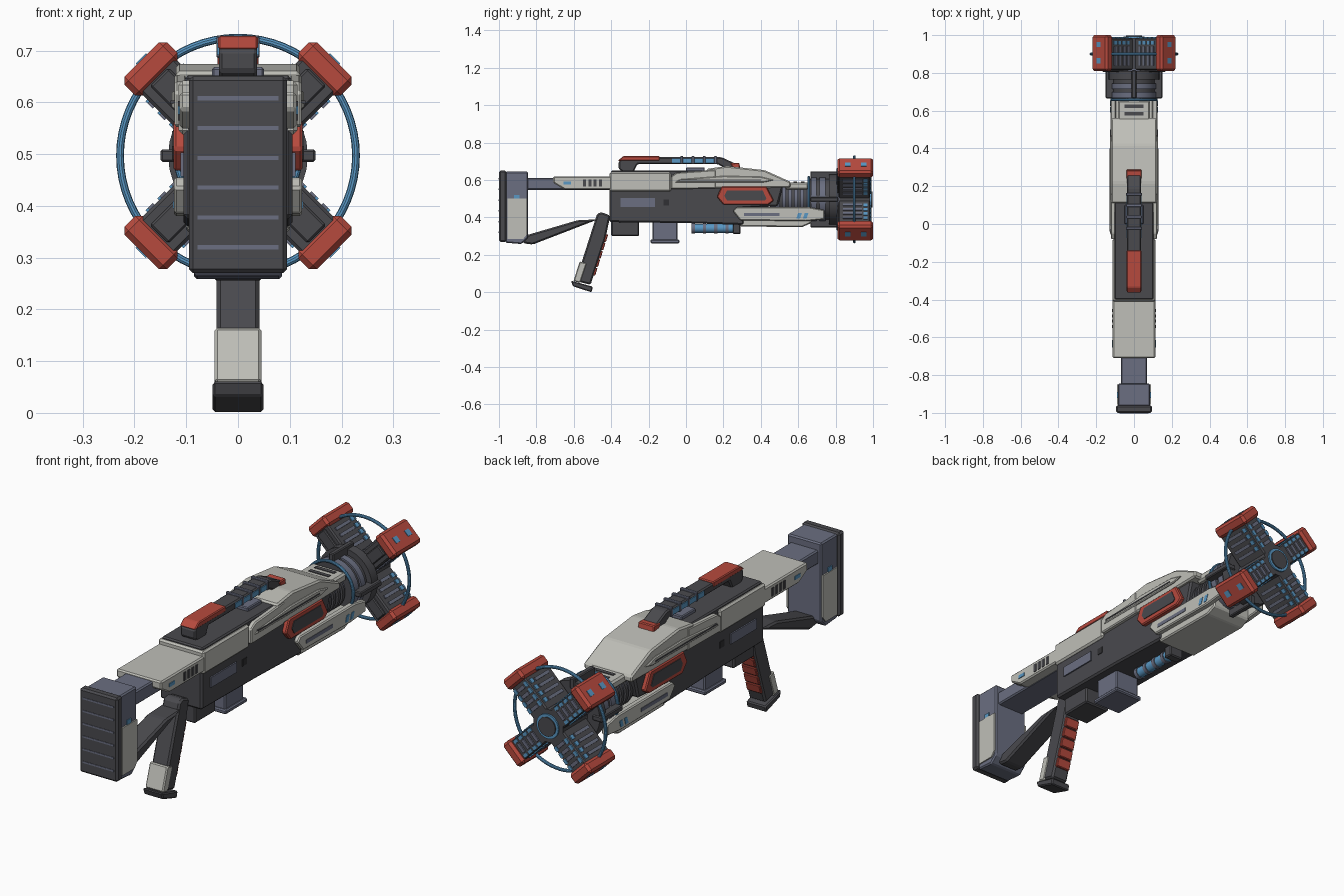
import bpy, bmesh, math
from mathutils import Matrix, Vector


def material(name, rgb):
    m = bpy.data.materials.new(name)
    m.diffuse_color = (*rgb, 1)
    return m


LIGHT = material("light_grey", (0.52, 0.52, 0.48))
DARK = material("dark_grey", (0.068, 0.068, 0.076))
SLATE = material("slate", (0.145, 0.158, 0.22))
RED = material("red", (0.47, 0.068, 0.048))
BLUE = material("blue", (0.10, 0.31, 0.55))
BLACK = material("near_black", (0.03, 0.03, 0.033))
HEAD = Matrix.Translation((0, 0, 0.497))


def finish(name, bm, mat, matrix=None, bevel=0.0, smooth=False):
    if bevel:
        bmesh.ops.bevel(bm, geom=bm.edges[:], offset=bevel, segments=1,
                        affect='EDGES', clamp_overlap=True)
    if matrix:
        bm.transform(matrix)
    bmesh.ops.recalc_face_normals(bm, faces=bm.faces[:])
    me = bpy.data.meshes.new(name)
    bm.to_mesh(me)
    bm.free()
    ob = bpy.data.objects.new(name, me)
    ob.data.materials.append(mat)
    bpy.context.collection.objects.link(ob)
    if smooth:
        for o in bpy.context.selected_objects:
            o.select_set(False)
        ob.select_set(True)
        bpy.context.view_layer.objects.active = ob
        bpy.ops.object.shade_smooth_by_angle()
    return ob


def prism(name, pts, x0, x1, mat, bevel=0.0):
    """Side profile (y, z) extruded from x0 to x1."""
    bm = bmesh.new()
    face = bm.faces.new([bm.verts.new((x0, y, z)) for y, z in pts])
    out = bmesh.ops.extrude_face_region(bm, geom=[face])
    moved = [v for v in out["geom"] if isinstance(v, bmesh.types.BMVert)]
    bmesh.ops.translate(bm, verts=moved, vec=(x1 - x0, 0, 0))
    return finish(name, bm, mat, None, bevel)


def wide(name, pts, half, mat, bevel=0.006):
    return prism(name, pts, -half, half, mat, bevel)


def sides(name, pts, x0, x1, mat, bevel=0.0):
    for s, tag in ((1, "right"), (-1, "left")):
        prism(f"{name}_{tag}", pts, s * x0, s * x1, mat, bevel)


def rect(y0, y1, z0, z1):
    return [(y0, z0), (y1, z0), (y1, z1), (y0, z1)]


def box(name, lo, hi, mat, bevel=0.0, matrix=None):
    bm = bmesh.new()
    lo, hi = Vector(lo), Vector(hi)
    size = hi - lo
    bmesh.ops.create_cube(bm, size=1, matrix=Matrix.Translation((lo + hi) / 2)
                          @ Matrix.Diagonal((*size, 1)))
    return finish(name, bm, mat, matrix, bevel)


def tube(name, y0, y1, r, mat, x=0, z=0.497, r2=None, n=32):
    """Cylinder along y."""
    bm = bmesh.new()
    bmesh.ops.create_cone(bm, cap_ends=True, segments=n, radius1=r,
                          radius2=r if r2 is None else r2, depth=y1 - y0)
    mtx = Matrix.Translation((x, (y0 + y1) / 2, z)) @ Matrix.Rotation(-math.pi / 2, 4, 'X')
    return finish(name, bm, mat, mtx, 0, True)


def ring(name, y, R, r, mat):
    bpy.ops.mesh.primitive_torus_add(location=(0, y, 0.497), rotation=(math.pi / 2, 0, 0),
                                     major_radius=R, minor_radius=r,
                                     major_segments=64, minor_segments=10)
    ob = bpy.context.object
    ob.name = name
    ob.data.materials.append(mat)
    bpy.ops.object.shade_smooth_by_angle()


# Stock: butt pad, plate, tube, cover and strut
box("butt_pad", (-0.095, -1.0, 0.27), (0.095, -0.96, 0.65), DARK, 0.008)
for i in range(6):
    z = 0.32 + i * 0.0576
    box("butt_pad_stripe", (-0.078, -1.002, z - 0.004), (0.078, -0.995, z + 0.004), SLATE)
wide("stock_plate", [(-0.965, 0.265), (-0.88, 0.258), (-0.845, 0.29), (-0.845, 0.645),
                     (-0.965, 0.645)], 0.085, SLATE)
sides("stock_side_panel", [(-0.955, 0.285), (-0.87, 0.285), (-0.85, 0.31), (-0.85, 0.50),
                           (-0.955, 0.50)], 0.08, 0.091, LIGHT)
sides("stock_light", rect(-0.92, -0.89, 0.50, 0.52), 0.08, 0.089, BLUE)
wide("stock_tube", rect(-0.85, -0.38, 0.548, 0.612), 0.07, SLATE)
wide("stock_cover", [(-0.71, 0.585), (-0.65, 0.55), (-0.38, 0.55), (-0.38, 0.62),
                     (-0.71, 0.62)], 0.113, LIGHT)
for i in range(4):
    y = -0.55 + i * 0.028
    sides("stock_slot", [(y, 0.565), (y + 0.016, 0.565), (y + 0.016, 0.603), (y, 0.603)],
          0.108, 0.116, DARK)
sides("stock_marker", rect(-0.655, -0.615, 0.577, 0.593), 0.108, 0.116, BLUE)
wide("stock_strut", [(-0.87, 0.262), (-0.82, 0.255), (-0.47, 0.39), (-0.58, 0.385),
                     (-0.87, 0.30)], 0.05, DARK, 0.008)

# Pistol grip
wide("grip", [(-0.475, 0.42), (-0.45, 0.428), (-0.405, 0.41), (-0.43, 0.29),
              (-0.51, 0.04), (-0.59, 0.06)], 0.042, DARK, 0.008)
wide("grip_pad", [(-0.602, 0.06), (-0.568, 0.165), (-0.53, 0.155), (-0.565, 0.05)],
     0.045, LIGHT, 0.005)
wide("grip_base", [(-0.615, 0.062), (-0.605, 0.032), (-0.505, 0.0), (-0.498, 0.03)],
     0.049, DARK, 0.005)
for i in range(5):
    y, z = -0.422 - i * 0.0143, 0.31 - i * 0.045
    wide("grip_rib", [(y - 0.02, z), (y + 0.006, z), (y - 0.006, z - 0.04),
                      (y - 0.032, z - 0.04)], 0.036, RED, 0.003)

# Receiver
wide("receiver", [(-0.41, 0.56), (-0.41, 0.375), (0.0, 0.37), (0.31, 0.36), (0.31, 0.45),
                  (0.49, 0.46), (0.52, 0.57)], 0.105, DARK, 0.008)
sides("receiver_plate", rect(-0.35, -0.165, 0.457, 0.503), 0.1, 0.111, SLATE)
sides("receiver_bolt", rect(-0.12, -0.09, 0.465, 0.495), 0.1, 0.108, BLACK)
wide("rear_cover", rect(-0.41, -0.08, 0.538, 0.642), 0.115, LIGHT, 0.008)
wide("roof", rect(-0.40, 0.13, 0.60, 0.652), 0.103, DARK, 0.006)
sides("roof_rail", [(-0.08, 0.552), (0.16, 0.555), (0.16, 0.655), (-0.05, 0.64),
                    (-0.08, 0.62)], 0.098, 0.123, LIGHT, 0.005)
wide("front_cover", [(0.11, 0.555), (0.56, 0.56), (0.56, 0.59), (0.42, 0.653),
                     (0.22, 0.675), (0.11, 0.66)], 0.12, LIGHT, 0.007)
sides("cover_ridge", [(-0.06, 0.588), (0.42, 0.588), (0.47, 0.6), (0.40, 0.618),
                      (0.2, 0.622), (-0.03, 0.604)], 0.115, 0.128, LIGHT, 0.004)
sides("cover_groove", rect(-0.04, 0.40, 0.598, 0.604), 0.12, 0.130, DARK)
box("roof_sight", (-0.05, 0.0, 0.64), (0.05, 0.10, 0.668), SLATE, 0.004)

# Red framed side windows
sides("window_frame", [(0.165, 0.51), (0.19, 0.565), (0.43, 0.565), (0.47, 0.49),
                       (0.44, 0.468), (0.20, 0.468)], 0.1, 0.125, RED, 0.005)
sides("window_inset", [(0.205, 0.515), (0.22, 0.545), (0.41, 0.545), (0.43, 0.50),
                       (0.42, 0.49), (0.22, 0.49)], 0.12, 0.128, DARK)

# Lower front guard
wide("lower_guard", [(0.29, 0.352), (0.62, 0.348), (0.67, 0.37), (0.67, 0.43),
                     (0.29, 0.44)], 0.1, LIGHT)
sides("guard_panel", [(0.25, 0.435), (0.29, 0.385), (0.64, 0.38), (0.74, 0.39),
                      (0.74, 0.44), (0.66, 0.455), (0.27, 0.455)], 0.095, 0.124, LIGHT, 0.005)
sides("guard_slot", rect(0.31, 0.50, 0.408, 0.425), 0.12, 0.126, SLATE)
for y in (0.59, 0.625):
    sides("guard_light", [(y, 0.395), (y + 0.02, 0.395), (y + 0.03, 0.425), (y + 0.01, 0.425)],
          0.12, 0.126, BLUE)

# Carry handle
wide("carry_handle", [(-0.36, 0.70), (-0.36, 0.66), (-0.34, 0.645), (-0.28, 0.645),
                      (-0.26, 0.685), (0.17, 0.685), (0.24, 0.645), (0.285, 0.66),
                      (0.26, 0.69), (0.19, 0.722), (-0.33, 0.722)], 0.037, DARK)
wide("handle_grip_cap", [(-0.365, 0.703), (-0.14, 0.703), (-0.14, 0.728), (-0.335, 0.728)],
     0.039, RED, 0.004)
wide("handle_tip", [(0.235, 0.69), (0.255, 0.66), (0.29, 0.66), (0.285, 0.692)],
     0.04, RED, 0.004)
for i in range(4):
    y = -0.075 + i * 0.06
    sides("handle_light", rect(y, y + 0.045, 0.692, 0.715), 0.03, 0.041, BLUE)
    box("handle_rib", (-0.042, y + 0.045, 0.686), (0.042, y + 0.06, 0.729), SLATE, 0.003)

# Underside: block, magazine and cell
box("under_block", (-0.065, -0.40, 0.30), (0.065, -0.25, 0.385), DARK, 0.006)
box("magazine", (-0.062, -0.18, 0.27), (0.062, -0.045, 0.38), SLATE, 0.006)
box("magazine_base", (-0.072, -0.19, 0.262), (0.072, -0.035, 0.282), SLATE, 0.005)
tube("cell", 0.03, 0.26, 0.024, BLUE, z=0.342, n=16)
for y in (0.03, 0.09, 0.15, 0.21):
    tube("cell_band", y, y + 0.018, 0.028, SLATE, z=0.342, n=16)
box("cell_mount", (-0.035, 0.25, 0.312), (0.035, 0.292, 0.375), DARK, 0.005)

# Barrel with ribs, shroud and collar
tube("barrel", 0.45, 0.82, 0.075, SLATE)
for i in range(5):
    tube("barrel_rib", 0.50 + i * 0.032, 0.516 + i * 0.032, 0.085, DARK)
box("barrel_shroud", (-0.085, 0.53, 0.55), (0.085, 0.655, 0.588), LIGHT, 0.008)
for y in (0.575, 0.615):
    box("shroud_slot", (-0.05, y, 0.58), (0.05, y + 0.018, 0.591), DARK)
ring("collar_light", 0.657, 0.118, 0.007, BLUE)
tube("collar", 0.66, 0.80, 0.110, DARK)
for y in (0.668, 0.715):
    tube("collar_rib", y, y + 0.03, 0.118, SLATE)
tube("collar_back", 0.765, 0.81, 0.135, DARK)

# Four braces around the collar
for k in range(4):
    m = HEAD @ Matrix.Rotation(k * math.pi / 2, 4, 'Y')
    box("collar_brace", (-0.012, 0.665, 0.10), (0.012, 0.815, 0.150), DARK, 0.004, m)

# Muzzle head: hub, four arms with red caps, and the outer ring
tube("hub", 0.80, 0.985, 0.075, DARK)
tube("hub_light", 0.98, 0.992, 0.055, BLUE)
tube("hub_core", 0.985, 0.997, 0.043, DARK)
ring("outer_ring", 0.9, 0.228, 0.0075, BLUE)
for k in range(4):
    m = HEAD @ Matrix.Rotation(math.pi / 4 + k * math.pi / 2, 4, 'Y')
    box("arm", (-0.047, 0.815, 0.05), (0.047, 0.985, 0.225), DARK, 0.006, m)
    box("arm_back_rib", (-0.025, 0.805, 0.07), (0.025, 0.83, 0.215), DARK, 0.004, m)
    box("arm_cap", (-0.058, 0.81, 0.212), (0.058, 1.0, 0.263), RED, 0.011, m)
    for y in (0.865, 0.95):
        box("cap_light", (-0.014, y - 0.014, 0.258), (0.014, y + 0.014, 0.266), BLUE, 0, m)
    for i in range(4):
        d = 0.085 + i * 0.032
        box("arm_slat", (-0.022, 0.98, d), (0.022, 0.991, d + 0.016), SLATE, 0, m)
        for s in (-1, 1):
            lo, hi = sorted((s * 0.028, s * 0.043))
            box("arm_light", (lo, 0.98, d), (hi, 0.989, d + 0.022), BLUE, 0, m)
            lo, hi = sorted((s * 0.04, s * 0.052))
            box("arm_side_slat", (lo, 0.84, d), (hi, 0.94, d + 0.014), SLATE, 0, m)
            box("arm_side_light", (lo, 0.95, d), (hi, 0.97, d + 0.02), BLUE, 0, m)
